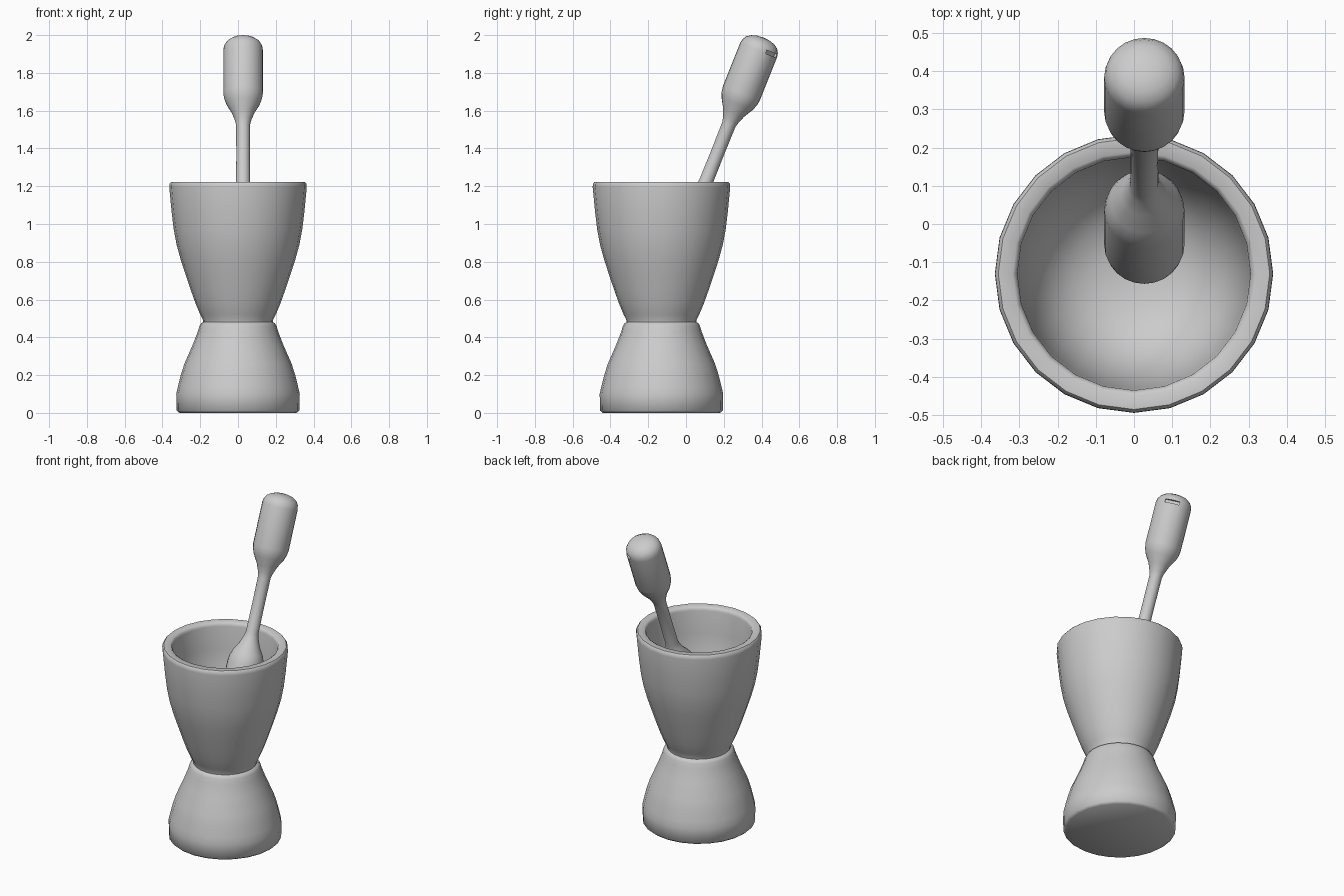
import bpy, bmesh, math
from mathutils import Matrix

if "Cube" in bpy.data.objects:
    bpy.data.objects.remove(bpy.data.objects["Cube"])

SIDES = 24


def lathe(name, profile):
    """Spin an (r, z) profile around z; points with r = 0 become poles."""
    bm = bmesh.new()
    verts = [bm.verts.new((r, 0, z)) for r, z in profile]
    edges = [bm.edges.new(pair) for pair in zip(verts, verts[1:])]
    bmesh.ops.spin(bm, geom=verts + edges, axis=(0, 0, 1), cent=(0, 0, 0),
                   angle=2 * math.pi, steps=SIDES, use_duplicate=False)
    bmesh.ops.remove_doubles(bm, verts=bm.verts, dist=0.0005)
    bmesh.ops.recalc_face_normals(bm, faces=bm.faces)
    mesh = bpy.data.meshes.new(name)
    bm.to_mesh(mesh)
    bm.free()
    obj = bpy.data.objects.new(name, mesh)
    bpy.context.collection.objects.link(obj)
    return obj


def select_only(obj):
    bpy.ops.object.select_all(action='DESELECT')
    obj.select_set(True)
    bpy.context.view_layer.objects.active = obj


def smooth(obj, degrees):
    select_only(obj)
    bpy.ops.object.shade_smooth_by_angle(angle=math.radians(degrees))


# Mortar: flared foot, pinched waist, tall bowl with a rounded hollow
foot = [(0, 0), (0.31, 0), (0.325, 0.012), (0.327, 0.1), (0.318, 0.14),
        (0.303, 0.2), (0.284, 0.26), (0.24, 0.36), (0.213, 0.43),
        (0.204, 0.46), (0.196, 0.474), (0.184, 0.48)]
outside = [(0.187, 0.495), (0.2, 0.52), (0.225, 0.58), (0.25, 0.65),
           (0.277, 0.73), (0.303, 0.81), (0.325, 0.89), (0.34, 0.97),
           (0.351, 1.06), (0.364, 1.195), (0.363, 1.212), (0.355, 1.222)]
inside = [(0.318, 1.222), (0.309, 1.215), (0.305, 1.2), (0.3, 1.06),
          (0.285, 0.95), (0.26, 0.86), (0.22, 0.79), (0.16, 0.735),
          (0.09, 0.71), (0, 0.70)]
mortar = lathe("mortar", foot + outside + inside)
mortar.location = (0, -0.13, 0)
smooth(mortar, 50)

# Pestle: thin rod with the same rounded head at both ends
half = [(0.036, 0.0), (0.037, 0.165), (0.043, 0.19), (0.06, 0.235),
        (0.089, 0.285), (0.1, 0.315), (0.105, 0.345), (0.105, 0.59),
        (0.101, 0.613), (0.088, 0.634), (0.065, 0.65), (0.035, 0.659), (0, 0.662)]
profile = [(r, -z) for r, z in reversed(half[1:])] + half
pestle = lathe("pestle", profile)

# Narrow slot cut into the upper head
bpy.ops.mesh.primitive_cube_add(size=1)
cutter = bpy.context.object
cutter.name = "slot_cutter"
cutter.matrix_world = (Matrix.Rotation(math.radians(48), 4, 'Z')
                       @ Matrix.Translation((0.11, 0, 0.597))
                       @ Matrix.Diagonal((0.06, 0.085, 0.02, 1)))
cutter.hide_render = True
bpy.context.view_layer.update()
cut = pestle.modifiers.new("slot", 'BOOLEAN')
cut.object = cutter
cut.operation = 'DIFFERENCE'
cut.solver = 'EXACT'
select_only(pestle)
bpy.ops.object.modifier_apply(modifier="slot")
bpy.data.objects.remove(cutter)

# Lean the pestle against the back of the bowl
pestle.rotation_euler = (math.radians(-21.8), 0, 0)
pestle.location = (0.027, 0.165, 1.372)
smooth(pestle, 45)
